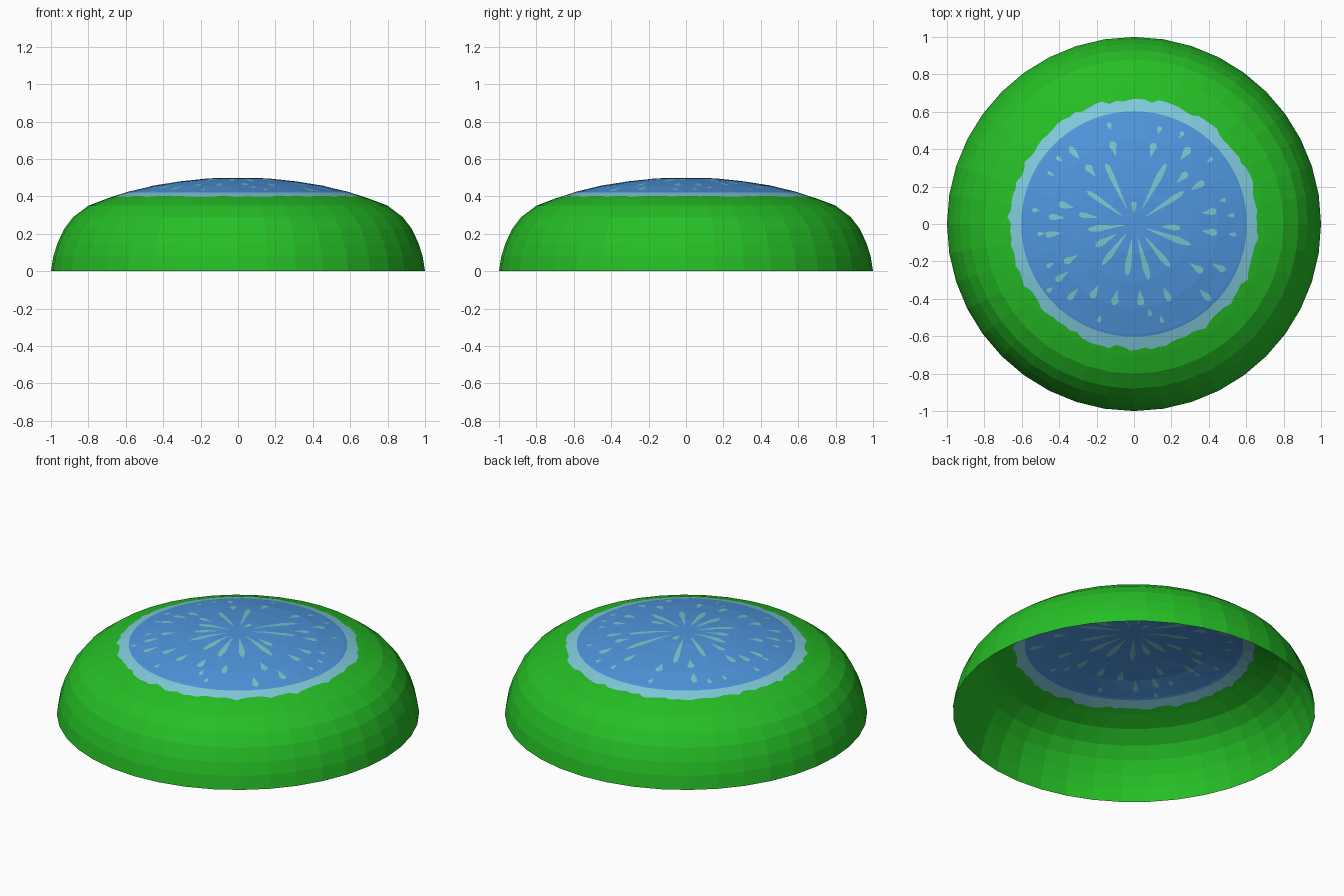
import bpy, bmesh, math, random
from mathutils import Vector
from mathutils.geometry import delaunay_2d_cdt

if "Cube" in bpy.data.objects:
    bpy.data.objects.remove(bpy.data.objects["Cube"])

random.seed(4)
SIDES = 40
# dome profile (radius, height), from the open base to the crown
PROFILE = [(1, 0), (.987, .08), (.965, .15), (.93, .225), (.88, .29), (.80, .35),
           (.70, .388), (.59, .424), (.45, .458), (.31, .48), (.16, .496), (0, .5)]
CAP_START = 5


def material(name, rgb):
    m = bpy.data.materials.new(name)
    m.diffuse_color = (*rgb, 1)
    m.use_nodes = True
    m.node_tree.nodes["Principled BSDF"].inputs["Base Color"].default_value = m.diffuse_color
    return m


MATS = [material("green", (.019, .52, .019)), material("pale blue", (.22, .60, .72)),
        material("blue", (.08, .305, .73)), material("aqua", (.195, .575, .62))]


def make_object(name, bm):
    me = bpy.data.meshes.new(name)
    bm.to_mesh(me)
    bm.free()
    for m in MATS:
        me.materials.append(m)
    ob = bpy.data.objects.new(name, me)
    bpy.context.collection.objects.link(ob)
    return ob


def polar(r, a):
    return Vector((r * math.cos(a), r * math.sin(a)))


def height(p):
    # profile height at a plan position, following the many-sided outline
    step = math.tau / SIDES
    a = math.atan2(p.y, p.x) % step - step / 2
    r = p.length * math.cos(a) / math.cos(step / 2)
    for (r0, z0), (r1, z1) in zip(PROFILE, PROFILE[1:]):
        if r >= r1:
            return z0 + (z1 - z0) * (r0 - r) / (r0 - r1)
    return PROFILE[-1][1]


# side wall: lathed rings, open underneath
bm = bmesh.new()
rings = [[bm.verts.new((*polar(r, math.tau * i / SIDES), z)) for i in range(SIDES)]
         for r, z in PROFILE[:CAP_START + 1]]
for lo, hi in zip(rings, rings[1:]):
    for i in range(SIDES):
        j = (i + 1) % SIDES
        bm.faces.new((lo[i], lo[j], hi[j], hi[i]))
make_object("dome_wall", bm)

# cap: outlines cut into one flat sheet, then raised onto the dome
verts, loops, colours = [], [], []


def outline(points, colour):
    loops.append(list(range(len(verts), len(verts) + len(points))))
    verts.extend(points)
    colours.append(colour)


def seed_mark(angle, r0, r1, width):
    # teardrop, narrow towards the centre
    a = math.radians(angle)
    d, n = polar(1, a), polar(1, a + math.pi / 2)
    shape = [(0, .12), (.35, .55), (.7, 1), (.92, .7)]
    side = [(t, w * random.uniform(.8, 1.1)) for t, w in shape]
    pts = [d * (r0 + (r1 - r0) * t) - n * width * w for t, w in side]
    pts.append(d * r1)
    pts += [d * (r0 + (r1 - r0) * t) + n * width * w for t, w in reversed(side)]
    outline(pts, 3)


for r, z in PROFILE[CAP_START:-1]:
    outline([polar(r, math.tau * i / SIDES) for i in range(SIDES)], 0)
outline([polar(random.uniform(.653, .678), math.tau * i / 110) for i in range(110)], 1)
outline([polar(.603, math.tau * i / 80) for i in range(80)], 2)

# long inner marks: angle, inner and outer radius
for a, r0, r1 in [(115, .09, .36), (62, .09, .37), (33, .08, .32), (90, .06, .12), (145, .08, .31),
                  (170, .2, .3), (187, .05, .25), (210, .11, .24), (232, .07, .28),
                  (262, .08, .28), (285, .08, .31), (310, .09, .3), (340, .07, .33), (355, .15, .25)]:
    seed_mark(a, r0, r1, .017)
# middle marks
for a, r in [(105, .42), (76, .41), (130, .5), (129, .37), (54, .47), (44, .36), (31, .4), (9, .41),
             (175, .42), (187, .44), (209, .39), (216, .48), (229, .5), (240, .42), (256, .41),
             (275, .4), (295, .42), (325, .41), (333, .51), (315, .54), (165, .38), (354, .41)]:
    seed_mark(a, r - .042, r + .038, .02)
# small outer marks
for a, r in [(104, .54), (75, .52), (62, .54), (40, .53), (15, .49), (5, .52), (354, .53), (149, .52),
             (172, .53), (186, .5), (206, .5), (218, .57), (250, .54), (280, .48), (286, .53), (139, .53)]:
    seed_mark(a, r - .02, r + .02, .013)

out_v, _, out_f, _, _, origin = delaunay_2d_cdt(verts, [], loops, 1, 1e-5)
bm = bmesh.new()
bv = [bm.verts.new((p.x, p.y, height(p))) for p in out_v]
for f, src in zip(out_f, origin):
    face = bm.faces.new([bv[i] for i in f])
    face.material_index = max((colours[s] for s in src), default=0)
bmesh.ops.recalc_face_normals(bm, faces=bm.faces)
if sum(f.normal.z for f in bm.faces) < 0:
    bmesh.ops.reverse_faces(bm, faces=bm.faces)
make_object("dome_cap", bm)
